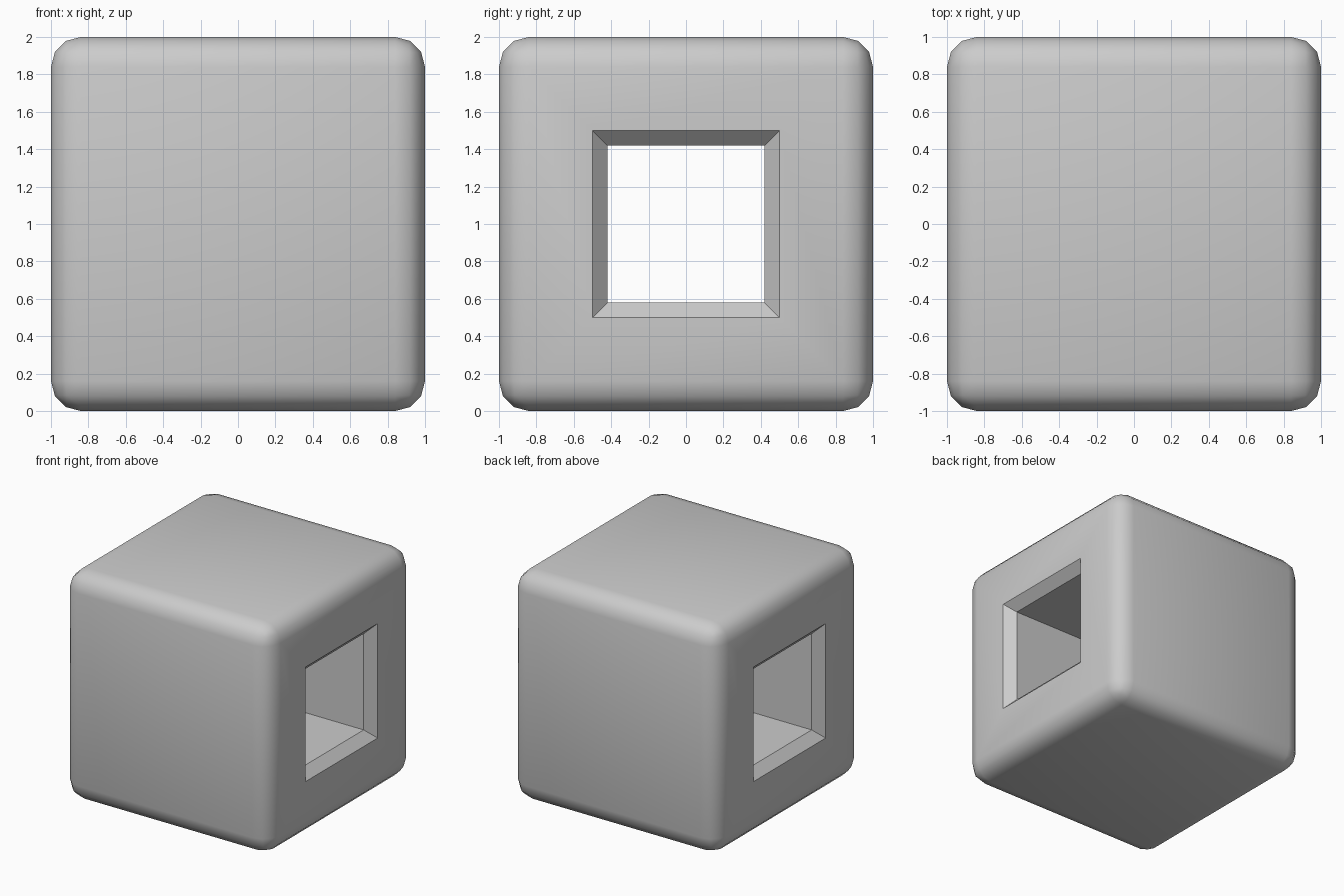
import bpy, bmesh, math
from mathutils import Matrix

if "Cube" in bpy.data.objects:
    bpy.data.objects.remove(bpy.data.objects["Cube"])

# Cube with rounded outer edges
bm = bmesh.new()
bmesh.ops.create_cube(bm, size=2.0, matrix=Matrix.Translation((0, 0, 1)))
bmesh.ops.bevel(bm, geom=bm.edges[:], offset=0.16, offset_type='OFFSET',
                segments=3, profile=0.5, affect='EDGES')
bm.normal_update()

# Square openings on the left and right, each with a chamfered rim
ends = [max(bm.faces, key=lambda f: s * f.calc_center_median().x) for s in (-1, 1)]
bmesh.ops.inset_individual(bm, faces=ends, thickness=0.34, depth=0.0, use_even_offset=True)
bm.normal_update()
bmesh.ops.inset_individual(bm, faces=ends, thickness=0.08, depth=-0.08, use_even_offset=True)

# Straight tunnel between the two rims
rim_edges = [e for f in ends for e in f.edges]
bmesh.ops.delete(bm, geom=ends, context='FACES_ONLY')
bmesh.ops.bridge_loops(bm, edges=rim_edges)
bmesh.ops.recalc_face_normals(bm, faces=bm.faces[:])

mesh = bpy.data.meshes.new("hollow_cube")
bm.to_mesh(mesh)
bm.free()
cube = bpy.data.objects.new("hollow_cube", mesh)
bpy.context.collection.objects.link(cube)

# Smooth the rounding, keep the opening crisp
bpy.context.view_layer.objects.active = cube
cube.select_set(True)
bpy.ops.object.shade_smooth_by_angle(angle=math.radians(35))
